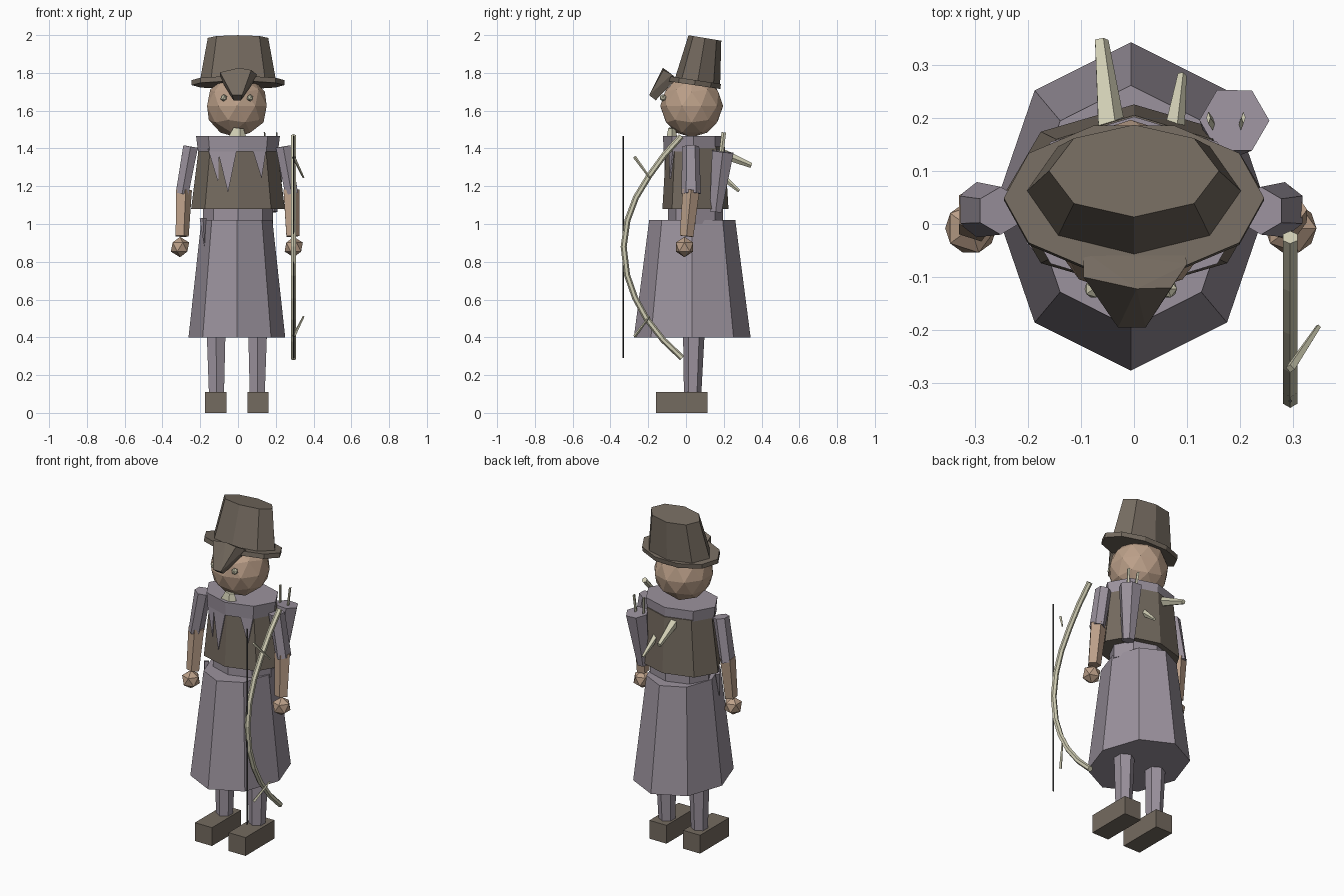
import bpy, bmesh, math
from mathutils import Vector

cube = bpy.data.objects.get("Cube")
if cube:
    bpy.data.objects.remove(cube, do_unlink=True)


def material(name, r, g, b):
    m = bpy.data.materials.new(name)
    m.use_nodes = True
    m.diffuse_color = (r, g, b, 1)
    m.node_tree.nodes["Principled BSDF"].inputs["Base Color"].default_value = (r, g, b, 1)
    return m


PURPLE = material("dusty purple cloth", 0.33, 0.29, 0.34)
BROWN = material("dull brown leather", 0.175, 0.145, 0.115)
SKIN = material("skin", 0.50, 0.35, 0.25)
PALE = material("pale wood", 0.64, 0.62, 0.46)
DARK = material("dark string", 0.03, 0.03, 0.03)
CX = -0.006  # body centre line


def finish(name, bm, mat):
    bmesh.ops.recalc_face_normals(bm, faces=bm.faces)
    mesh = bpy.data.meshes.new(name)
    bm.to_mesh(mesh)
    bm.free()
    mesh.materials.append(mat)
    ob = bpy.data.objects.new(name, mesh)
    bpy.context.collection.objects.link(ob)
    return ob


def tube(name, path, radii, n, mat, turn=0.0):
    """Capped loft along a path; each radius is a number or an (rx, ry) pair."""
    bm = bmesh.new()
    pts = [Vector(p) for p in path]
    rings = []
    for i, p in enumerate(pts):
        t = (pts[min(i + 1, len(pts) - 1)] - pts[max(i - 1, 0)]).normalized()
        u = Vector((1, 0, 0))
        u = (u - t * u.dot(t)).normalized()
        v = t.cross(u)
        r = radii[i] if isinstance(radii, list) else radii
        rx, ry = r if isinstance(r, tuple) else (r, r)
        ring = []
        for k in range(n):
            a = math.tau * k / n + math.radians(turn)
            ring.append(bm.verts.new(p + u * rx * math.cos(a) + v * ry * math.sin(a)))
        rings.append(ring)
    for a, b in zip(rings, rings[1:]):
        for k in range(n):
            j = (k + 1) % n
            bm.faces.new((a[k], a[j], b[j], b[k]))
    bm.faces.new(rings[0])
    bm.faces.new(rings[-1])
    return finish(name, bm, mat)


def ball(name, centre, r, detail, mat):
    bm = bmesh.new()
    bmesh.ops.create_icosphere(bm, subdivisions=detail, radius=r)
    bmesh.ops.translate(bm, verts=bm.verts, vec=centre)
    return finish(name, bm, mat)


def hull(name, points, mat):
    bm = bmesh.new()
    for p in points:
        bm.verts.new(p)
    bmesh.ops.convex_hull(bm, input=bm.verts)
    return finish(name, bm, mat)


# Limbs on both sides
for side, s in (("left", 1), ("right", -1)):
    def at(x, y, z):
        return (CX + s * x, y, z)
    hull(side + "_boot", [at(x, y, z) for x in (0.055, 0.168)
                          for y in (-0.16, 0.115) for z in (0, 0.11)], BROWN)
    tube(side + "_leg", [at(0.108, 0.035, 0.1), at(0.11, 0.042, 0.45)],
         [0.046, 0.058], 6, PURPLE, 30)
    tube(side + "_sleeve", [at(0.245, 0.025, 1.41), at(0.29, 0.027, 1.16)],
         [0.045, (0.039, 0.052)], 6, PURPLE, 30)
    tube(side + "_forearm", [at(0.285, 0.027, 1.18), at(0.293, 0.003, 0.935)],
         [0.047, 0.038], 5, SKIN)
    ball(side + "_hand", at(0.301, -0.008, 0.878), 0.054, 1, SKIN)
    ball(side + "_eye", at(0.07, -0.122, 1.668), 0.019, 1, PALE)

# Skirt, shirt, vest and collar
tube("skirt", [(CX, 0.033, 0.4), (CX, 0.033, 1.02)],
     [(0.256, 0.309), (0.188, 0.228)], 8, PURPLE)
tube("shirt", [(0, 0.05, 1.0), (0, 0.05, 1.4)], [(0.185, 0.145)] * 2, 8, PURPLE)
VEST_Y = 0.05
tube("vest", [(0, VEST_Y, 1.08), (0, VEST_Y, 1.41)],
     [(0.248, 0.175), (0.207, 0.155)], 8, BROWN)
tube("collar", [(0, 0.04, 1.385), (0, 0.04, 1.465)],
     [(0.212, 0.158), (0.222, 0.162)], 8, PURPLE)


def vest_front(x, z, lift):
    f = (z - 1.08) / 0.33
    rx, ry = 0.248 - 0.041 * f, 0.175 - 0.02 * f
    return (x, VEST_Y - ry * (1 - 0.414 * abs(x) / rx) - lift, z)


# Ragged points hanging from the collar
for i, (x0, x1, tip, low) in enumerate([(-0.16, -0.1, -0.105, 1.22),
                                        (-0.11, -0.005, -0.053, 1.165),
                                        (0.075, 0.15, 0.125, 1.24)]):
    hull("collar_point_%d" % i,
         [vest_front(x, z, lift) for x, z in ((x0, 1.4), (x1, 1.4), (tip, low))
          for lift in (0.002, 0.009)], PURPLE)

# Torn strip hanging at the waist
tube("waist_strip", [(-0.185, -0.035, 1.03), (-0.178, -0.06, 0.885)],
     [(0.018, 0.02), 0.002], 4, PURPLE)

# Head and neck scarf
ball("head", (CX, 0.03, 1.625), 0.166, 2, SKIN)
tube("neck_tuft", [(CX, -0.075, 1.46), (0.0, -0.075, 1.508)],
     [(0.052, 0.03), (0.03, 0.02)], 5, PALE)

# Hat, leaning back
tube("hat_brim", [(0, 0.045, 1.735), (0, 0.049, 1.762)], [(0.245, 0.145)] * 2, 10, BROWN)
tube("hat_crown", [(0, 0.06, 1.745), (0, 0.1, 1.985)],
     [(0.204, 0.122), (0.16, 0.088)], 8, BROWN)
hull("hat_peak", [(-0.095, -0.05, 1.77), (0.095, -0.05, 1.77), (0.1, -0.075, 1.792),
                  (0.07, -0.12, 1.815), (0.005, -0.122, 1.827), (-0.095, -0.1, 1.803),
                  (-0.03, -0.195, 1.682), (0.022, -0.195, 1.682),
                  (0.016, -0.16, 1.655), (-0.024, -0.16, 1.655)], BROWN)

# Quiver with arrows
tube("quiver", [(0.172, 0.157, 1.065), (0.189, 0.195, 1.383)], [0.036, 0.066], 6, PURPLE)
for i, (x, lean) in enumerate([(0.15, -0.01), (0.2, 0.006)]):
    tube("quiver_arrow_%d" % i, [(x, 0.185, 1.36), (x + lean, 0.2, 1.485)],
         [(0.004, 0.012)] * 2, 4, PALE)

# Spikes stuck in the back
tube("back_spike_upper", [(-0.042, 0.16, 1.385), (-0.062, 0.345, 1.31)],
     [0.03, 0.014], 5, PALE)
tube("back_spike_lower", [(0.073, 0.16, 1.28), (0.09, 0.28, 1.175)],
     [0.022, 0.009], 5, PALE)

# Bow, string and twigs
BOW_X = 0.294
arc = [(-0.025, 1.465), (-0.115, 1.365), (-0.195, 1.255), (-0.265, 1.14), (-0.31, 1.02),
       (-0.33, 0.88), (-0.312, 0.73), (-0.27, 0.61), (-0.21, 0.5), (-0.12, 0.385),
       (-0.02, 0.29)]
tube("bow", [(BOW_X, y, z) for y, z in arc], 0.016, 6, PALE, 30)
tube("bow_string", [(BOW_X, -0.333, 0.29), (BOW_X, -0.333, 1.465)], 0.004, 4, DARK)
for name, z0, z1 in (("upper_twig", 1.355, 1.245), ("lower_twig", 0.405, 0.51)):
    tube(name, [(BOW_X, -0.272, z0), (0.347, -0.193, z1)], [0.009, 0.005], 4, PALE)
